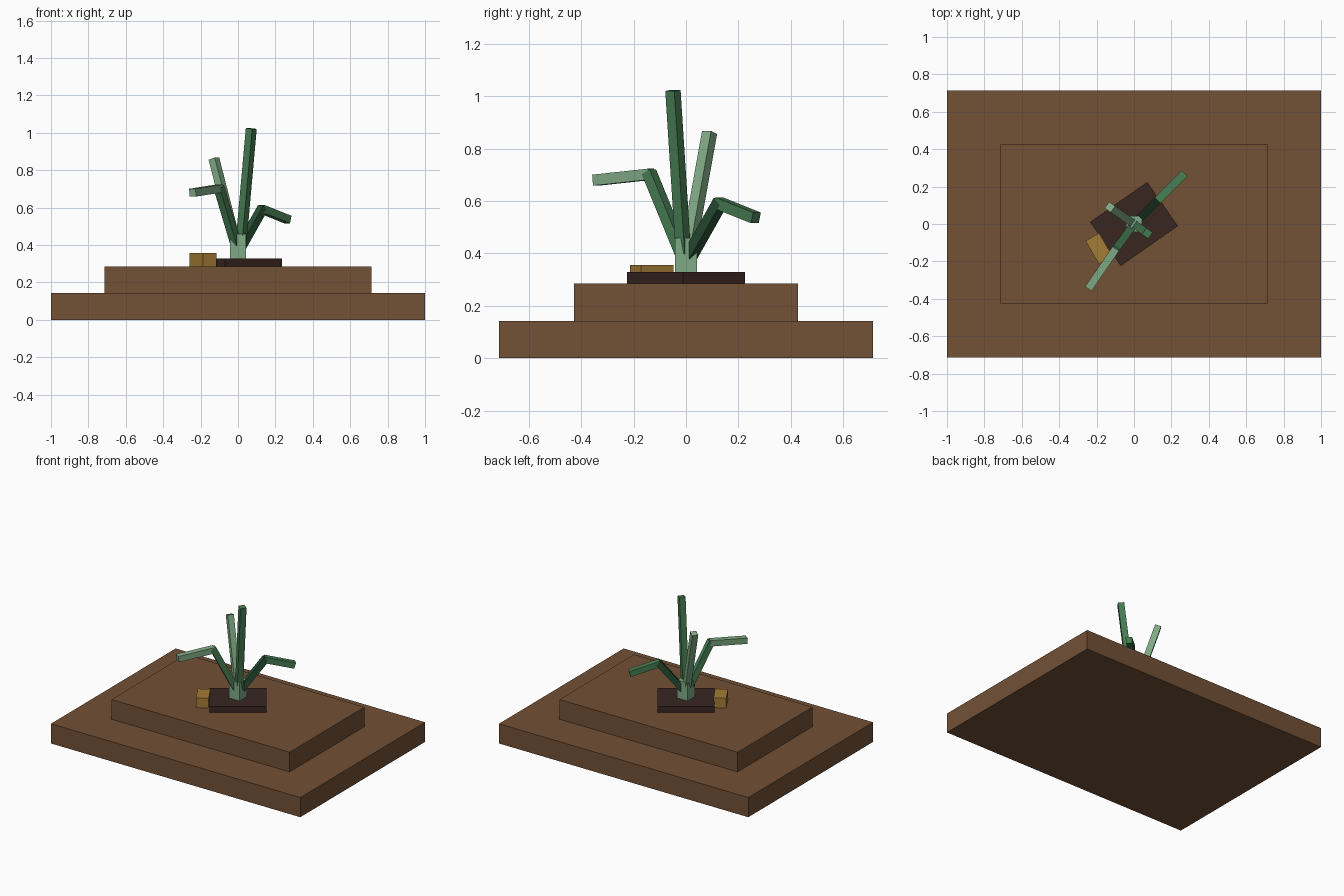
import bpy
import math
from mathutils import Vector, Matrix

cube = bpy.data.objects.get("Cube")
if cube:
    bpy.data.objects.remove(cube, do_unlink=True)


def material(name, color):
    mat = bpy.data.materials.new(name)
    mat.use_nodes = True
    mat.diffuse_color = (*color, 1)
    mat.node_tree.nodes["Principled BSDF"].inputs["Base Color"].default_value = (*color, 1)
    return mat


brown = material("brown earth", (0.17, 0.083, 0.037))
soil = material("dark soil", (0.04, 0.019, 0.015))
gold = material("gold", (0.37, 0.20, 0.035))
light = material("light green", (0.22, 0.41, 0.24))
mid = material("mid green", (0.062, 0.205, 0.085))
dark = material("dark green", (0.02, 0.075, 0.034))


def box(name, size, matrix, mat):
    """Box with its dimensions baked into the mesh."""
    bpy.ops.mesh.primitive_cube_add(size=1)
    obj = bpy.context.object
    obj.name = name
    obj.data.transform(Matrix.Diagonal((*size, 1)))
    obj.matrix_world = matrix
    obj.data.materials.append(mat)


def slab(name, size, x, y, bottom, mat, angle=0):
    """Upright box standing at the given height."""
    place = Matrix.Translation((x, y, bottom + size[2] / 2))
    box(name, size, place @ Matrix.Rotation(math.radians(angle), 4, "Z"), mat)


def leaf(name, start, end, mat, width=0.042):
    """Square bar between two points, with its sides kept upright."""
    start, end = Vector(start), Vector(end)
    along = (end - start).normalized()
    side = Vector((0, 0, 1)).cross(along).normalized()
    turn = Matrix((side, along.cross(side), along)).transposed().to_4x4()
    box(name, (width, width, (end - start).length),
        Matrix.Translation((start + end) / 2) @ turn, mat)


# Stepped ground
step = 1 / 7
slab("lower_step", (2, 10 * step, step), 0, 0, 0, brown)
slab("upper_step", (10 * step, 6 * step, step), 0, 0, step, brown)

# Soil bed and gold block
slab("soil_bed", (0.373, 0.287, 0.043), 0, 0, 2 * step, soil, 35)
slab("gold_block", (0.143, 0.084, 0.071), -0.187, -0.131, 2 * step, gold, -60)

# Stem and straight leaves
slab("stem", (0.083, 0.083, 0.13), 0, 0, 0.329, light)
leaf("tall_leaf", (0.015, -0.01, 0.40), (0.071, -0.05, 1.023), mid)
leaf("short_leaf", (-0.01, 0.007, 0.40), (-0.129, 0.09, 0.862), light)

# Bent leaves
leaf("right_leaf_base", (-0.01, -0.014, 0.40), (-0.103, -0.142, 0.712), mid)
leaf("right_leaf_tip", (-0.097, -0.132, 0.703), (-0.243, -0.345, 0.68), light)
leaf("left_leaf_base", (0.012, 0.012, 0.385), (0.132, 0.132, 0.598), dark)
leaf("left_leaf_tip", (0.122, 0.122, 0.594), (0.267, 0.267, 0.536), mid)
